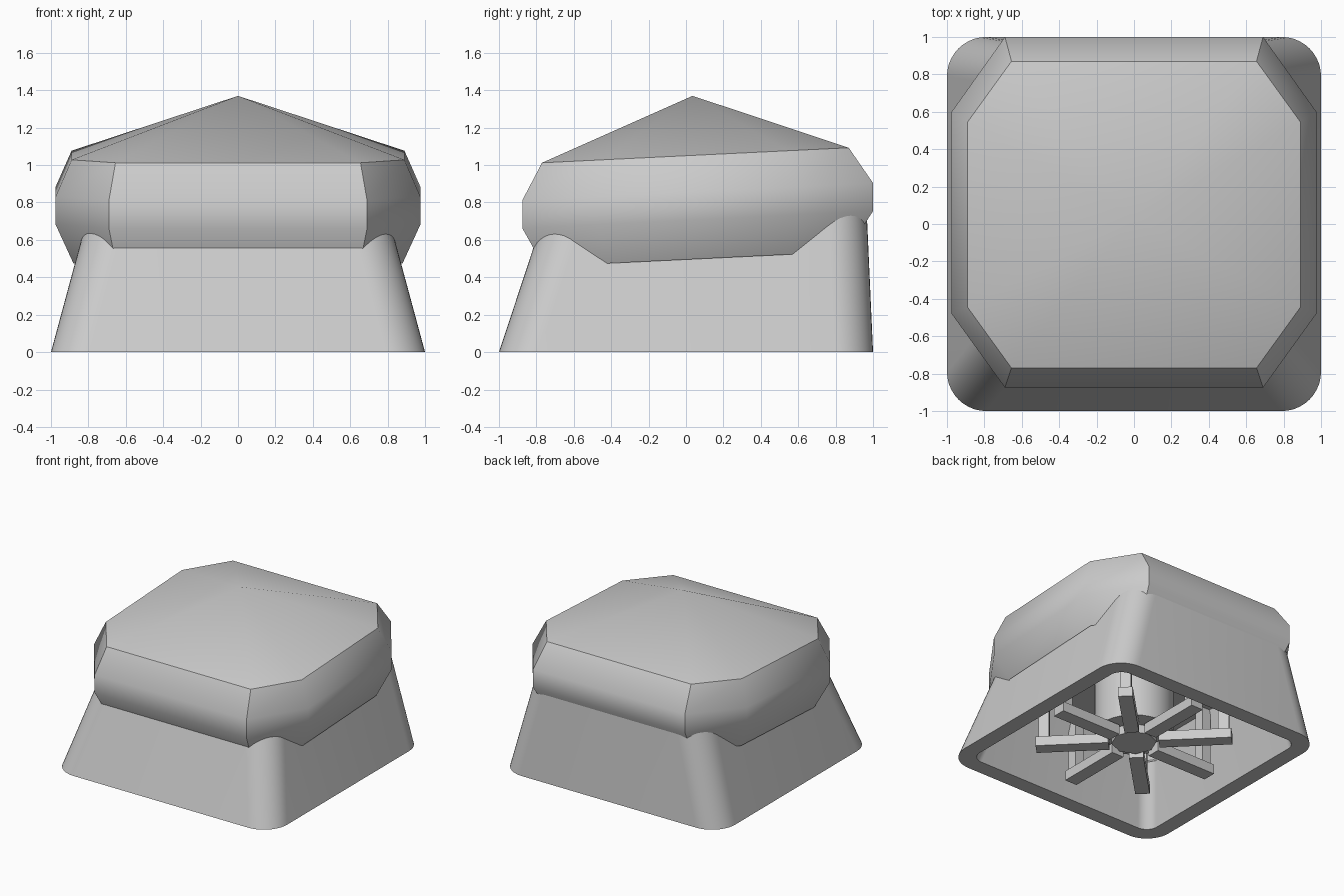
import bpy, bmesh, math
from mathutils import Matrix, Vector

old = bpy.data.objects.get("Cube")
if old:
    bpy.data.objects.remove(old, do_unlink=True)

GREY = (0.6, 0.6, 0.6, 1)
mat = bpy.data.materials.new("light grey")
mat.use_nodes = True
mat.diffuse_color = GREY
mat.node_tree.nodes["Principled BSDF"].inputs["Base Color"].default_value = GREY


def finish(bm, name, angle=35):
    """Turn a bmesh into a shaded, coloured object."""
    bmesh.ops.recalc_face_normals(bm, faces=bm.faces)
    mesh = bpy.data.meshes.new(name)
    bm.to_mesh(mesh)
    bm.free()
    mesh.materials.append(mat)
    ob = bpy.data.objects.new(name, mesh)
    bpy.context.collection.objects.link(ob)
    bpy.ops.object.select_all(action="DESELECT")
    ob.select_set(True)
    bpy.context.view_layer.objects.active = ob
    bpy.ops.object.shade_smooth_by_angle(angle=math.radians(angle))
    return ob


def bridge(bm, a, b):
    for i in range(len(a)):
        j = (i + 1) % len(a)
        bm.faces.new((a[i], a[j], b[j], b[i]))


def rounded_ring(bm, z, inset, radius, steps=10):
    """Rounded rectangle of the tapering skirt at height z."""
    hx = 1 - 0.27 * z - inset
    front, back = -1 + 0.33 * z + inset, 1 - 0.045 * z - inset
    corners = [(hx, back), (-hx, back), (-hx, front), (hx, front)]
    ring = []
    for k, (x, y) in enumerate(corners):
        cx = x - math.copysign(radius, x)
        cy = y - math.copysign(radius, y)
        for s in range(steps + 1):
            a = math.pi / 2 * (k + s / steps)
            ring.append(bm.verts.new((cx + radius * math.cos(a), cy + radius * math.sin(a), z)))
    return ring


# Hollow skirt: outer wall, bottom rim, inner wall and ceiling
bm = bmesh.new()
rings = [rounded_ring(bm, 0.74, 0, 0.21), rounded_ring(bm, 0, 0, 0.21),
         rounded_ring(bm, 0, 0.13, 0.1), rounded_ring(bm, 0.6, 0.13, 0.1)]
for a, b in zip(rings, rings[1:]):
    bridge(bm, a, b)
bm.faces.new(rings[0])
bm.faces.new(rings[-1])
finish(bm, "skirt")

# Faceted crown: stacked octagons tilted up to the back, closed by a peak
LEVELS = [  # z, half width, front edge, back edge, front corner x, side corner y front and back
    (0.495, 0.88, -0.76, 0.86, 0.65, -0.41, 0.54),
    (0.705, 0.975, -0.875, 1.0, 0.69, -0.48, 0.60),
    (0.855, 0.975, -0.875, 1.0, 0.69, -0.48, 0.60),
    (1.05, 0.89, -0.77, 0.87, 0.655, -0.445, 0.545),
]
bm = bmesh.new()
rings = []
for z, hx, front, back, cx, sf, sb in LEVELS:
    half = [(cx, front), (hx, sf), (hx, sb), (cx, back)]
    outline = half + [(-x, y) for x, y in reversed(half)]
    rings.append([bm.verts.new((x, y, z + 0.049 * y)) for x, y in outline])
for a, b in zip(rings, rings[1:]):
    bridge(bm, a, b)
peak = bm.verts.new((0, 0.035, 1.37))
for i, v in enumerate(rings[-1]):
    bm.faces.new((v, rings[-1][(i + 1) % 8], peak))
finish(bm, "crown")


def cylinder(name, radius, low, high, sides):
    bm = bmesh.new()
    bmesh.ops.create_cone(bm, cap_ends=True, segments=sides, radius1=radius, radius2=radius,
                          depth=high - low, matrix=Matrix.Translation((0, 0, (low + high) / 2)))
    return finish(bm, name)


# Stem under the ceiling with a small hub
cylinder("stem", 0.3, 0.14, 0.62, 40)
cylinder("stem_hub", 0.17, 0.07, 0.16, 8)


def add_box(bm, low, high, turn):
    low, high = Vector(low), Vector(high)
    place = turn @ Matrix.Translation((low + high) / 2) @ Matrix.Diagonal((*(high - low), 1))
    bmesh.ops.create_cube(bm, size=1, matrix=place)


# Eight spokes, each held by a thin post from the ceiling
for i in range(8):
    turn = Matrix.Rotation(i * math.pi / 4, 4, "Z")
    bm = bmesh.new()
    add_box(bm, (0.19, -0.055, 0.05), (0.74, 0.055, 0.13), turn)
    add_box(bm, (0.64, -0.04, 0.12), (0.72, 0.04, 0.62), turn)
    finish(bm, f"spoke_{i + 1}")
